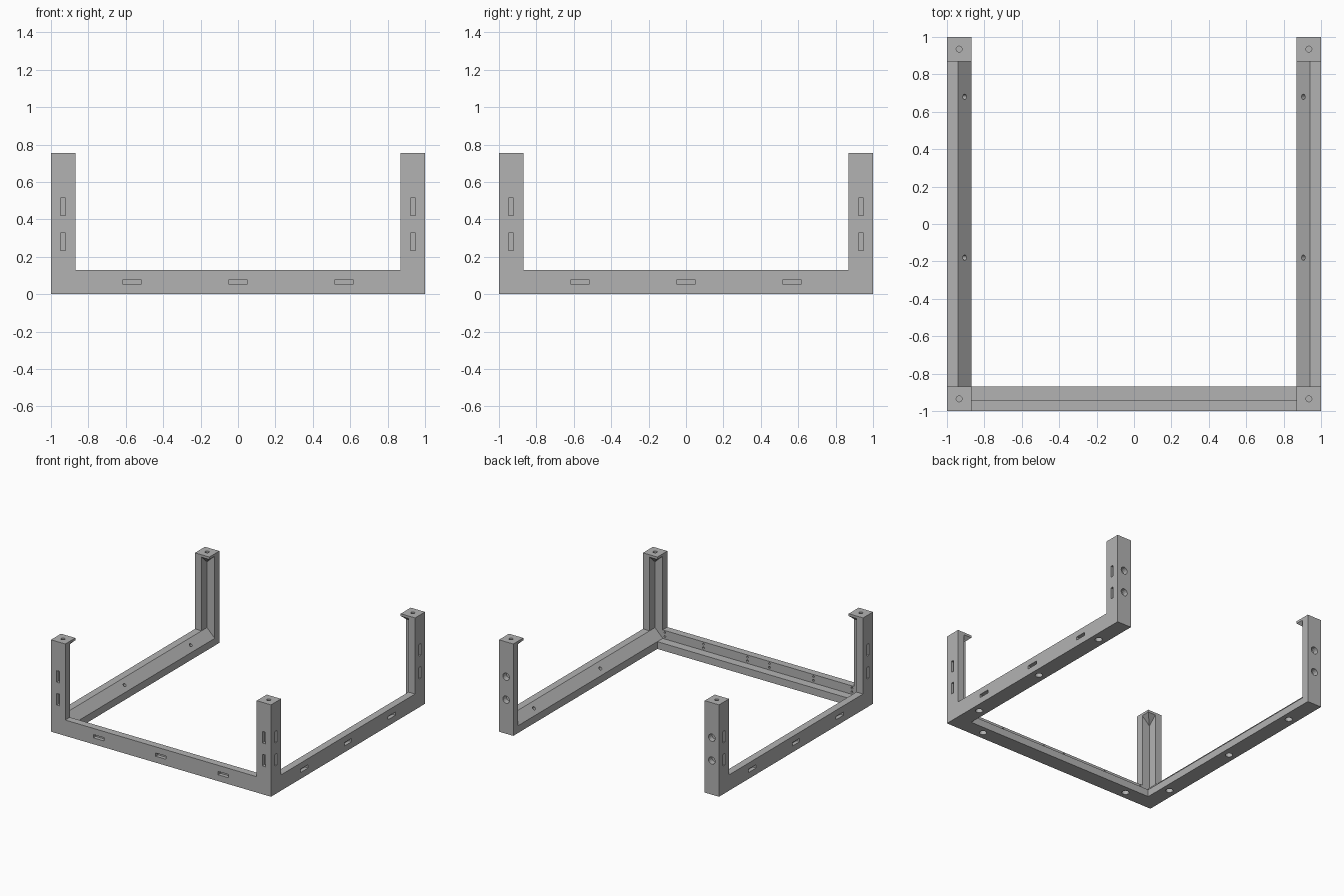
import bpy, bmesh
from math import pi
from mathutils import Matrix, Vector

if "Cube" in bpy.data.objects:
    bpy.data.objects.remove(bpy.data.objects["Cube"])

OUT, WALL, IN = 1.0, 0.94, 0.87      # outer face, notch face, inner face
BEAM, LEDGE = 0.13, 0.06             # beam height, lower ledge height
TOP, CAP = 0.755, 0.735              # post top, underside of cap

grey = bpy.data.materials.new("plain grey")
grey.use_nodes = True
grey.diffuse_color = (0.45, 0.45, 0.45, 1)
grey.node_tree.nodes["Principled BSDF"].inputs["Base Color"].default_value = grey.diffuse_color


def finish(bm, name):
    bmesh.ops.recalc_face_normals(bm, faces=bm.faces)
    mesh = bpy.data.meshes.new(name)
    bm.to_mesh(mesh)
    bm.free()
    mesh.materials.append(grey)
    obj = bpy.data.objects.new(name, mesh)
    bpy.context.collection.objects.link(obj)
    return obj


def prism(name, profile, direction):
    """Extrude a closed 3D outline along a direction."""
    bm = bmesh.new()
    face = bm.faces.new([bm.verts.new(p) for p in profile])
    ext = bmesh.ops.extrude_face_region(bm, geom=[face])["geom"]
    bmesh.ops.translate(bm, vec=direction, verts=[v for v in ext if isinstance(v, bmesh.types.BMVert)])
    return finish(bm, name)


def add_box(bm, centre, size):
    m = Matrix.Translation(centre) @ Matrix.Diagonal((*size, 1))
    bmesh.ops.create_cube(bm, size=1, matrix=m)


def add_hole(bm, centre, axis, radius, depth):
    """Round drill, reaching the given depth either side of its centre."""
    turn = Vector(axis).to_track_quat('Z', 'Y').to_matrix().to_4x4()
    bmesh.ops.create_cone(bm, cap_ends=True, segments=16, radius1=radius, radius2=radius,
                          depth=2 * depth, matrix=Matrix.Translation(centre) @ turn)


def cut(obj, bm):
    cutter = finish(bm, "cutter")
    cutter.hide_render = True
    mod = obj.modifiers.new("holes", 'BOOLEAN')
    mod.operation, mod.solver, mod.object = 'DIFFERENCE', 'EXACT', cutter
    bpy.context.view_layer.objects.active = obj
    bpy.ops.object.modifier_apply(modifier=mod.name)
    bpy.data.objects.remove(cutter)


SLOT_LONG, SLOT_THIN, SLOT_DEEP = 0.095, 0.027, 0.06
SLOT_SPOTS = (-0.567, 0, 0.567)

# Front beam: angle section with slots, foot holes and small pin holes
front = prism("front_beam", [(-IN, -y, z) for y, z in
              ((OUT, 0), (IN, 0), (IN, LEDGE), (WALL, LEDGE), (WALL, BEAM), (OUT, BEAM))], (2 * IN, 0, 0))
bm = bmesh.new()
for x in SLOT_SPOTS:
    add_box(bm, (x, -OUT, 0.066), (SLOT_LONG, SLOT_DEEP, SLOT_THIN))
for s in (-1, 1):
    add_hole(bm, (s * 0.7, -0.935, 0), (0, 0, 1), 0.028, 0.04)
    for x in (0.1, 0.5, 0.85):
        for z in (0.08, 0.112):
            add_hole(bm, (s * x, -WALL, z), (0, 1, 0), 0.008, 0.015)
cut(front, bm)

for sx, side in ((-1, "right"), (1, "left")):
    # Side beam: square section with a sloped inner edge
    beam = prism(side + "_beam", [(sx * x, -WALL, z) for x, z in
                 ((OUT, 0), (IN, 0), (IN, LEDGE), (WALL, BEAM), (OUT, BEAM))], (0, 2 * WALL, 0))
    bm = bmesh.new()
    for y in SLOT_SPOTS:
        add_box(bm, (sx * OUT, y, 0.066), (SLOT_DEEP, SLOT_LONG, SLOT_THIN))
    for y in (-0.7, 0, 0.7):
        add_hole(bm, (sx * 0.935, y, 0), (0, 0, 1), 0.028, 0.04)
    for y in (-0.18, 0.68):
        add_hole(bm, (sx * 0.905, y, 0.095), (-sx, 0, 1), 0.014, 0.03)
    cut(beam, bm)

    for sy, end in ((-1, "front"), (1, "back")):
        name = end + "_" + side

        def corner(points, z):
            return [(sx * x, sy * y, z) for x, y in points]

        # Corner block under the post
        prism(name + "_corner_block", corner(((IN, WALL), (OUT, WALL), (OUT, OUT), (IN, OUT)), 0), (0, 0, BEAM))

        # Post: upright angle section
        post = prism(name + "_post", corner(((OUT, OUT), (IN, OUT), (IN, WALL), (WALL, WALL),
                     (WALL, IN), (OUT, IN)), BEAM), (0, 0, CAP - BEAM))
        bm = bmesh.new()
        for z in (0.28, 0.468):
            add_box(bm, (sx * OUT, sy * 0.935, z), (SLOT_DEEP, SLOT_THIN, SLOT_LONG))
            if sy < 0:
                add_box(bm, (sx * 0.935, -OUT, z), (SLOT_THIN, SLOT_DEEP, SLOT_LONG))
            else:
                add_hole(bm, (sx * 0.935, OUT, z), (0, 1, 0), 0.03, 0.045)
        cut(post, bm)

        # Cap plate with a screw hole
        square = ((IN, IN), (OUT, IN), (OUT, OUT), (IN, OUT))
        cap = prism(name + "_cap", corner(square, CAP), (0, 0, TOP - CAP))
        bm = bmesh.new()
        add_hole(bm, (sx * 0.935, sy * 0.935, TOP), (0, 0, 1), 0.016, 0.05)
        cut(cap, bm)

        # Tapered support below the cap, set into the notch
        bm = bmesh.new()
        small = ((IN, IN), (WALL, IN), (WALL, WALL), (IN, WALL))
        for p in corner(small, CAP) + corner(((WALL, WALL),), 0.67):
            bm.verts.new(p)
        bmesh.ops.convex_hull(bm, input=bm.verts)
        finish(bm, name + "_cap_support")
